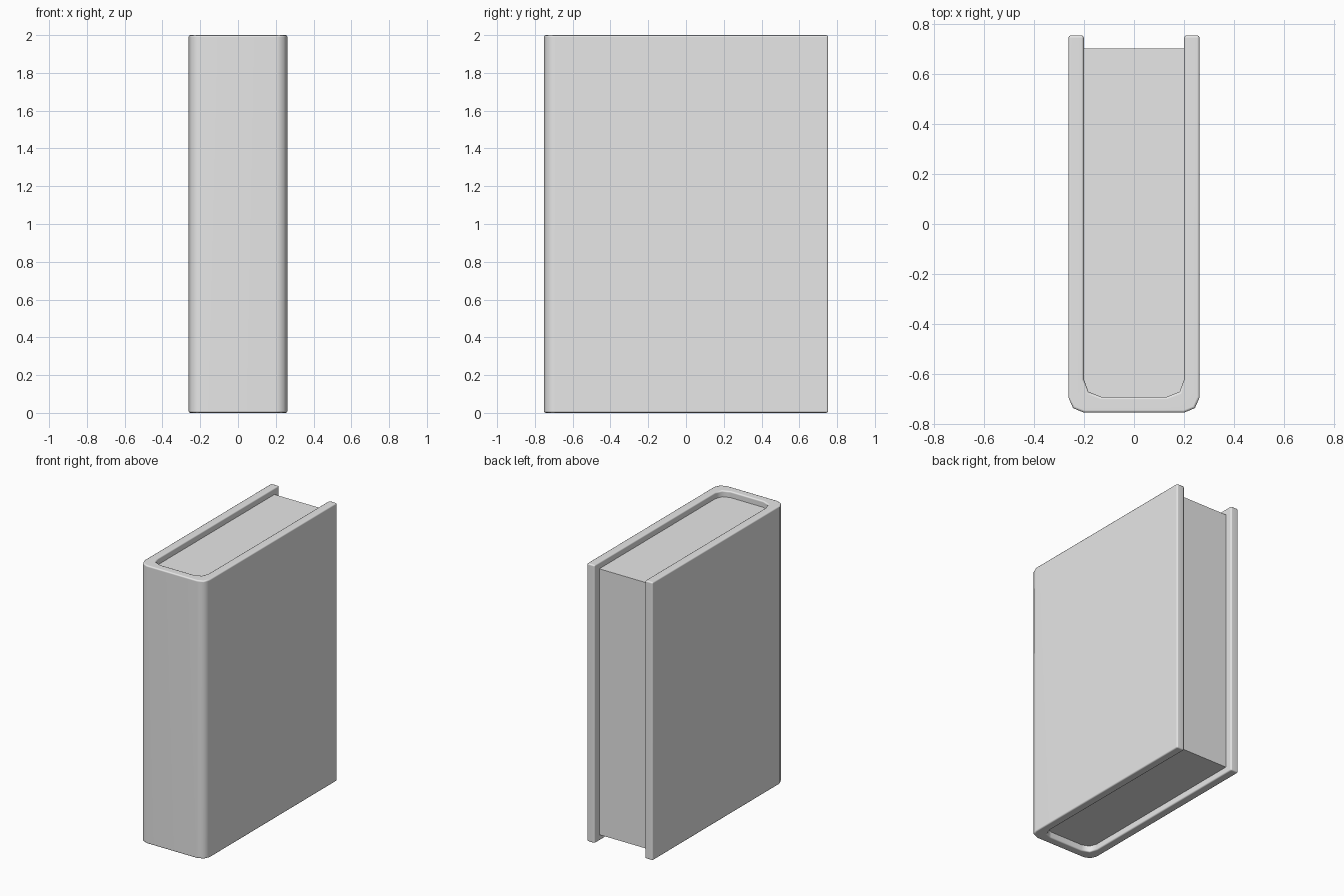
import bpy
import bmesh
from math import radians

cube = bpy.data.objects.get("Cube")
if cube:
    bpy.data.objects.remove(cube, do_unlink=True)

grey = bpy.data.materials.new("plain grey")
grey.use_nodes = True
grey.diffuse_color = (0.8, 0.8, 0.8, 1)
grey.node_tree.nodes["Principled BSDF"].inputs["Base Color"].default_value = (0.8, 0.8, 0.8, 1)

HEIGHT = 2.0
PAGE_INSET = 0.044
BEVEL = 0.01


def mirrored(half):
    """Complete a right-hand outline with its mirror image."""
    return half + [(-x, y) for x, y in reversed(half)]


def extrude_outline(name, outline, z0, z1, bevel=0.0):
    """Raise a flat outline into a solid, softening only its hard edges."""
    bm = bmesh.new()
    base = bm.faces.new([bm.verts.new((x, y, z0)) for x, y in outline])
    top = bmesh.ops.extrude_face_region(bm, geom=[base], use_keep_orig=True)["geom"]
    bmesh.ops.translate(bm, vec=(0, 0, z1 - z0),
                        verts=[v for v in top if isinstance(v, bmesh.types.BMVert)])
    bmesh.ops.recalc_face_normals(bm, faces=bm.faces)
    if bevel:
        hard = [e for e in bm.edges if e.calc_face_angle(0) > radians(60)]
        bmesh.ops.bevel(bm, geom=hard, offset=bevel, segments=2, profile=0.5,
                        affect='EDGES', clamp_overlap=True)
    mesh = bpy.data.meshes.new(name)
    bm.to_mesh(mesh)
    bm.free()
    mesh.materials.append(grey)
    obj = bpy.data.objects.new(name, mesh)
    bpy.context.collection.objects.link(obj)
    bpy.ops.object.select_all(action='DESELECT')
    bpy.context.view_layer.objects.active = obj
    obj.select_set(True)
    bpy.ops.object.shade_smooth_by_angle(angle=radians(50))
    weighted = obj.modifiers.new("even shading", 'WEIGHTED_NORMAL')
    weighted.keep_sharp = True
    return obj


# Rounded inside corner shared by the cover and the pages
inner_corner = [(0.2, -0.62), (0.182, -0.67), (0.13, -0.69)]
outer_corner = [(0.2, -0.753), (0.243, -0.735), (0.262, -0.692)]

# Cover: two boards joined by a rounded spine
cover_half = list(reversed(inner_corner)) + [(0.2, 0.753), (0.262, 0.753)]
cover_half += list(reversed(outer_corner))
extrude_outline("book_cover", mirrored(cover_half), 0, HEIGHT, BEVEL)

# Page block, recessed at top, bottom and fore edge
page_half = [(0.2, 0.7)] + inner_corner
extrude_outline("page_block", mirrored(page_half), PAGE_INSET, HEIGHT - PAGE_INSET)
